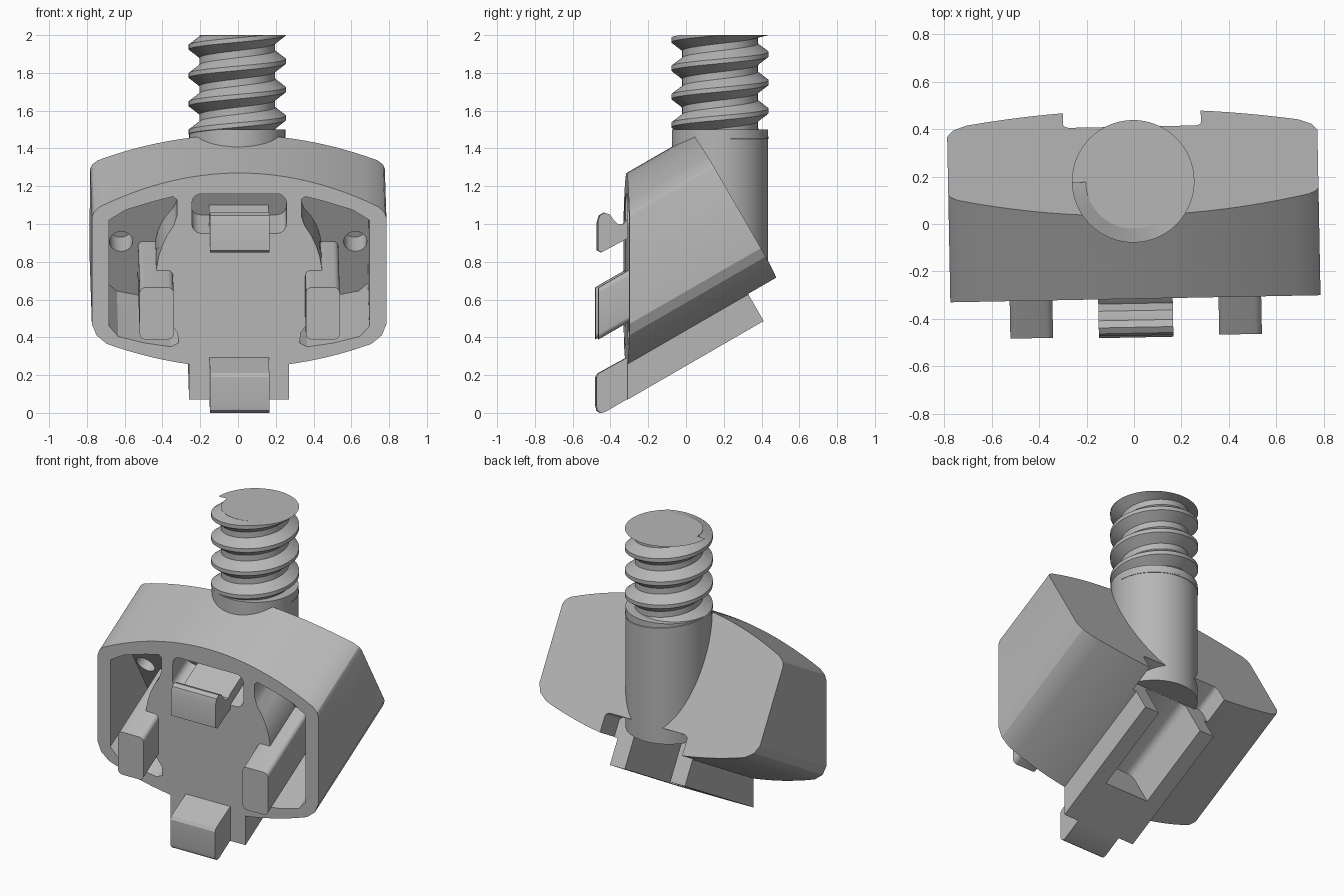
import bpy, bmesh
from math import sin, cos, pi, radians, tan
from mathutils import Vector, Matrix

if "Cube" in bpy.data.objects:
    bpy.data.objects.remove(bpy.data.objects["Cube"], do_unlink=True)

grey = bpy.data.materials.new("light_grey")
grey.use_nodes = True
grey.diffuse_color = (0.47, 0.47, 0.47, 1)
grey.node_tree.nodes["Principled BSDF"].inputs["Base Color"].default_value = (0.47, 0.47, 0.47, 1)

SLOPE = radians(30)
AXIS = Vector((0, cos(SLOPE), sin(SLOPE)))   # direction the housing runs back
FRONT = -0.315                               # plane of the front face
TURN = Matrix.Rotation(radians(1.1), 3, "Z")
parts = []


def make(name, verts, faces, keep=True):
    mesh = bpy.data.meshes.new(name)
    mesh.from_pydata([TURN @ Vector(v) for v in verts], [], faces)
    bm = bmesh.new()
    bm.from_mesh(mesh)
    bmesh.ops.recalc_face_normals(bm, faces=bm.faces)
    bm.to_mesh(mesh)
    bm.free()
    mesh.materials.append(grey)
    obj = bpy.data.objects.new(name, mesh)
    bpy.context.collection.objects.link(obj)
    if keep:
        parts.append(obj)
    else:
        obj.hide_render = True
    return obj


def loft(name, near, far, keep=True):
    n = len(near)
    sides = [(i, (i + 1) % n, n + (i + 1) % n, n + i) for i in range(n)]
    return make(name, near + far, [list(range(n)), list(range(n, 2 * n))] + sides, keep)


def prism(name, outline, end, y=FRONT, start=None, keep=True):
    """Run an (x, z) outline of the front plane back along the slope."""
    base = [Vector((x, FRONT, z)) for x, z in outline]

    def at(s):
        return [p + AXIS * (s - p.dot(AXIS)) for p in base]
    near = at(start) if start is not None else [
        p + Vector((0, y - FRONT, (y - FRONT) * tan(SLOPE))) for p in base]
    return loft(name, near, at(end), keep)


def slab(name, profile, half):
    """Run a (y, z) profile across x."""
    return loft(name, [(-half, y, z) for y, z in profile], [(half, y, z) for y, z in profile])


def rounded(x0, x1, z0, z1, r, steps=5):
    pts = []
    for k, (cx, cz) in enumerate([(x1 - r, z1 - r), (x0 + r, z1 - r), (x0 + r, z0 + r), (x1 - r, z0 + r)]):
        for i in range(steps + 1):
            a = (k + i / steps) * pi / 2
            pts.append((cx + r * cos(a), cz + r * sin(a)))
    return pts


def cut(obj, cutters):
    for c in cutters:
        m = obj.modifiers.new("cut", "BOOLEAN")
        m.operation, m.solver, m.object = "DIFFERENCE", "EXACT", c
    dg = bpy.context.evaluated_depsgraph_get()
    mesh = bpy.data.meshes.new_from_object(obj.evaluated_get(dg))
    obj.modifiers.clear()
    obj.data = mesh


# Housing outline: shallow arches above and below, upright sides
N = 24
top = [0.74 * (1 - 2 * i / N) for i in range(N + 1)]
bottom = [-0.7 * (1 - 2 * i / N) for i in range(N + 1)]
outline = [(0.78, 0.47), (0.78, 1.03), (0.77, 1.06)]
outline += [(x, 1.27 - 0.18 * (x / 0.74) ** 2) for x in top]
outline += [(-0.77, 1.06), (-0.78, 1.03), (-0.78, 0.47), (-0.755, 0.41)]
outline += [(x, 0.24 + 0.125 * (x / 0.7) ** 2) for x in bottom] + [(0.755, 0.41)]
housing = prism("housing", outline, 0.767)

# Side pockets beside the round core, each with a blind pin hole
cutters = []
core = [(0.44 * cos(a), 0.72 + 0.44 * sin(a)) for a in [radians(-42 + 8 * i) for i in range(11)]]
pocket = [(0.32, 0.37), (0.36, 0.35), (0.5, 0.37), (0.64, 0.405), (0.69, 0.46), (0.69, 1.02),
          (0.6, 1.075), (0.45, 1.12), (0.35, 1.145), (0.33, 1.13), (0.33, 1.04)]
pocket += core[::-1]
for side in (-1, 1):
    cutters.append(prism("pocket_cutter", [(side * x, z) for x, z in pocket], 0.41, y=-0.6, keep=False))
    hole = [(side * 0.62 + 0.062 * cos(2 * pi * i / 20), 0.755 + 0.07 * sin(2 * pi * i / 20)) for i in range(20)]
    cutters.append(prism("pin_hole_cutter", hole, 0.56, start=0.3, keep=False))

# Upper opening, rear notch and underside channel
cutters.append(prism("opening_cutter", rounded(-0.25, 0.25, 0.95, 1.16, 0.05), 0.4, y=-0.6, keep=False))
cutters.append(prism("notch_cutter", rounded(-0.29, 0.29, 0.0, 0.405, 0.03), 0.9, start=0.595, keep=False))
channel = prism("channel_cutter", rounded(-0.16, 0.16, -0.2, 0.38, 0.05), 0.9, start=0.05, keep=False)
cut(housing, cutters + [channel])

# Rail under the housing
rail = prism("rail", [(-0.265, 0.07), (0.265, 0.07), (0.265, 0.3), (-0.265, 0.3)], 0.595)
cut(rail, [channel])
for c in cutters + [channel]:
    bpy.data.objects.remove(c, do_unlink=True)

# Front lugs: lower tooth, upper hook, two side arms
slab("lower_tooth", [(-0.2, 0.14), (-0.31, 0.075), (-0.43, 0.005), (-0.455, 0), (-0.472, 0.012),
                     (-0.478, 0.04), (-0.478, 0.19), (-0.465, 0.21), (-0.31, 0.295), (-0.2, 0.35)], 0.157)
slab("upper_hook", [(-0.05, 1.06), (-0.31, 0.925), (-0.45, 0.85), (-0.47, 0.86), (-0.47, 1.01),
                    (-0.46, 1.045), (-0.435, 1.06), (-0.405, 1.05), (-0.385, 1.02), (-0.365, 1.0),
                    (-0.335, 1.0), (-0.31, 1.025), (-0.05, 1.17)], 0.157)
for side, label in ((-1, "right"), (1, "left")):
    x0, x1 = sorted((side * 0.35, side * 0.53))
    prism(label + "_arm", rounded(x0, x1, 0.48, 0.755, 0.03), 0.42, y=-0.473)

# Post and threaded stud
SEG, CX, CY = 64, 0.0, 0.18


def ring(r, z):
    return [(CX + r * cos(2 * pi * i / SEG), CY + r * sin(2 * pi * i / SEG), z) for i in range(SEG)]


loft("post", ring(0.255, 0.72), ring(0.255, 1.5))
loft("stud_core", ring(0.2, 1.45), ring(0.2, 2.0))

PITCH, TURNS = 0.15, 4.5
section = [(0.195, -0.06), (0.258, -0.012), (0.258, 0.012), (0.195, 0.06)]
verts, faces = [], []
steps = int(SEG * TURNS)
for i in range(steps + 1):
    a = 2 * pi * i / SEG
    for r, dz in section:
        z = 1.412 + PITCH * i / SEG + dz
        verts.append((CX + r * cos(a), CY + r * sin(a), min(max(z, 1.45), 2.0)))
for i in range(steps):
    for k in range(4):
        a, b = 4 * i + k, 4 * i + (k + 1) % 4
        faces.append((a, b, b + 4, a + 4))
faces += [(0, 1, 2, 3), tuple(4 * steps + k for k in range(4))]
make("thread", verts, faces)

# Smooth the curves, keep the edges
bpy.ops.object.select_all(action="DESELECT")
for obj in parts:
    obj.select_set(True)
bpy.context.view_layer.objects.active = parts[0]
bpy.ops.object.shade_smooth_by_angle(angle=radians(25))
